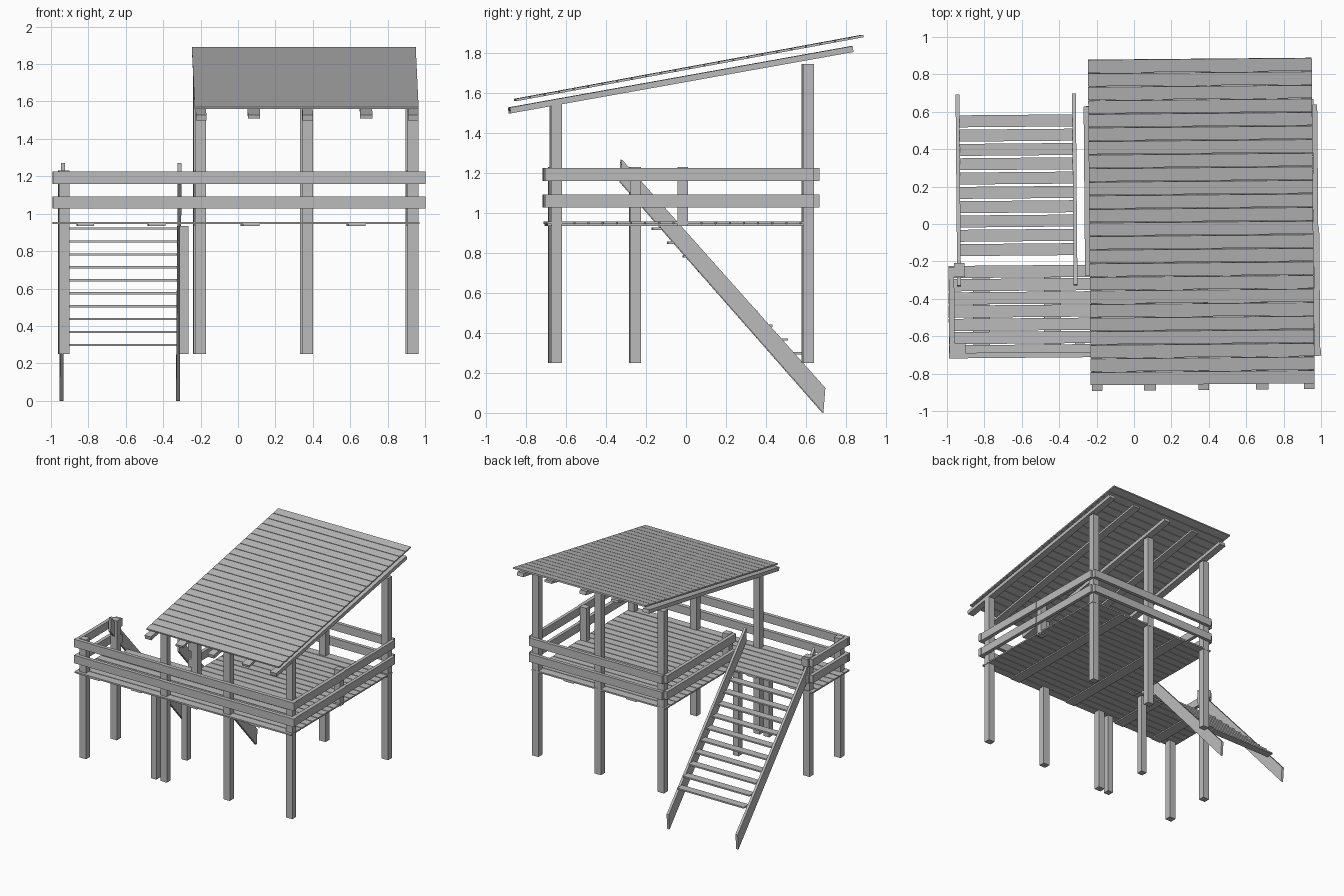
import bpy
import math
from mathutils import Matrix

cube = bpy.data.objects.get("Cube")
if cube:
    bpy.data.objects.remove(cube)

wood = bpy.data.materials.new("grey_wood")
GREY = (0.5, 0.5, 0.5, 1)
wood.diffuse_color = GREY
wood.use_nodes = True
wood.node_tree.nodes["Principled BSDF"].inputs["Base Color"].default_value = GREY

# The whole structure is turned very slightly about z
TURN = Matrix.Rotation(math.radians(0.5), 4, 'Z')


def rect(y0, y1, z0, z1):
    return [(y0, z0), (y1, z0), (y1, z1), (y0, z1)]


def slab(a, b, thick):
    """Side profile of a plank whose upper edge runs from a to b."""
    dy, dz = b[0] - a[0], b[1] - a[1]
    n = math.hypot(dy, dz)
    oy, oz = dz / n * thick, -dy / n * thick
    return [(a[0] + oy, a[1] + oz), (b[0] + oy, b[1] + oz), b, a]


def part(name, prisms):
    """Make one object from (x0, x1, side profile) prisms."""
    verts, faces = [], []
    for x0, x1, prof in prisms:
        s = len(verts)
        verts += [(x0, y, z) for y, z in prof] + [(x1, y, z) for y, z in prof]
        faces += [(s + 3, s + 2, s + 1, s), (s + 4, s + 5, s + 6, s + 7)]
        for i in range(4):
            j = (i + 1) % 4
            faces.append((s + i, s + j, s + 4 + j, s + 4 + i))
    mesh = bpy.data.meshes.new(name)
    mesh.from_pydata(verts, [], faces)
    mesh.transform(TURN)
    mesh.materials.append(wood)
    obj = bpy.data.objects.new(name, mesh)
    bpy.context.collection.objects.link(obj)
    return obj


def posts(name, xs, y, z0, z1, w=0.029):
    part(name, [(x - w, x + w, rect(y - 0.026, y + 0.026, z0, z1)) for x in xs])


# Posts
FOOT, DECK, RAIL_TOP = 0.25, 0.935, 1.23
shelter_x = (-0.205, 0.365, 0.93)
posts("front_posts", shelter_x, -0.655, FOOT, 1.545)
posts("back_posts", shelter_x, 0.605, FOOT, 1.745)
for label, y in (("front", -0.655), ("back", -0.25)):
    posts(label + "_landing_post", [-0.935], y, FOOT, RAIL_TOP)
    posts(label + "_deck_support", [-0.295], y, FOOT, DECK, 0.025)
posts("right_short_post", [-0.205], -0.25, DECK, RAIL_TOP)
posts("left_short_post", [0.93], -0.025, DECK, RAIL_TOP)

# Deck boards, with the landing boards reaching further to the side
pitch, deck = 0.0707, []
for i in range(19):
    y = -0.705 + i * pitch
    deck.append((-0.995 if i < 7 else -0.25, 0.963, rect(y, y + 0.065, 0.945, 0.957)))
part("deck_boards", deck)
part("deck_joists", [(x - 0.045, x + 0.045, rect(-0.7, back, DECK, 0.945))
                     for x, back in ((-0.82, -0.22), (-0.44, -0.22), (0.065, 0.63), (0.63, 0.63))])

# Two rows of rails round the deck and the landing
runs = {
    "front_rail": [(-0.995, -0.2, -0.71, -0.681), (-0.2, 0.995, -0.713, -0.681)],
    "back_rail": [(-0.235, 0.365, 0.631, 0.658), (0.365, 0.965, 0.631, 0.66)],
    "left_rail": [(0.959, 0.985, -0.025, 0.631), (0.959, 0.99, -0.681, -0.025)],
    "right_shelter_rail": [(-0.264, -0.235, -0.275, 0.631)],
    "landing_side_rail": [(-0.993, -0.964, -0.681, -0.224)],
    "landing_end_rail": [(-0.964, -0.908, -0.224, -0.2)],
}
for name, run in runs.items():
    part(name, [(x0, x1, rect(y0, y1, z, z + 0.065))
                for z in (1.028, 1.16) for x0, x1, y0, y1 in run])

# Sloping rafters, heavier over the posts
rise = ((-0.89, 1.528), (0.825, 1.835))
part("main_rafters", [(x - 0.028, x + 0.028, slab(*rise, 0.03)) for x in shelter_x])
part("middle_rafters", [(x - 0.033, x + 0.033, slab(*rise, 0.018)) for x in (0.078, 0.678)])

# Roof boards laid up the slope
count, roof = 24, []
y0, z0, y1, z1 = -0.86, 1.571, 0.883, 1.892
for i in range(count):
    a, b = i / count, (i + 0.94) / count
    roof.append((-0.239, 0.958, slab((y0 + (y1 - y0) * a, z0 + (z1 - z0) * a),
                                     (y0 + (y1 - y0) * b, z0 + (z1 - z0) * b), 0.012)))
part("roof_boards", roof)

# Stairs
stringer = [(0.69, 0), (0.7, 0.125), (-0.32, 1.27), (-0.325, 1.155)]
part("stair_stringers", [(x, x + 0.02, stringer) for x in (-0.948, -0.325)])
treads = []
for i in range(10):
    y, z = 0.557 - i * 0.0765, 0.292 + i * 0.0692
    treads.append((-0.928, -0.325, rect(y - 0.032, y + 0.032, z, z + 0.012)))
part("stair_treads", treads)
